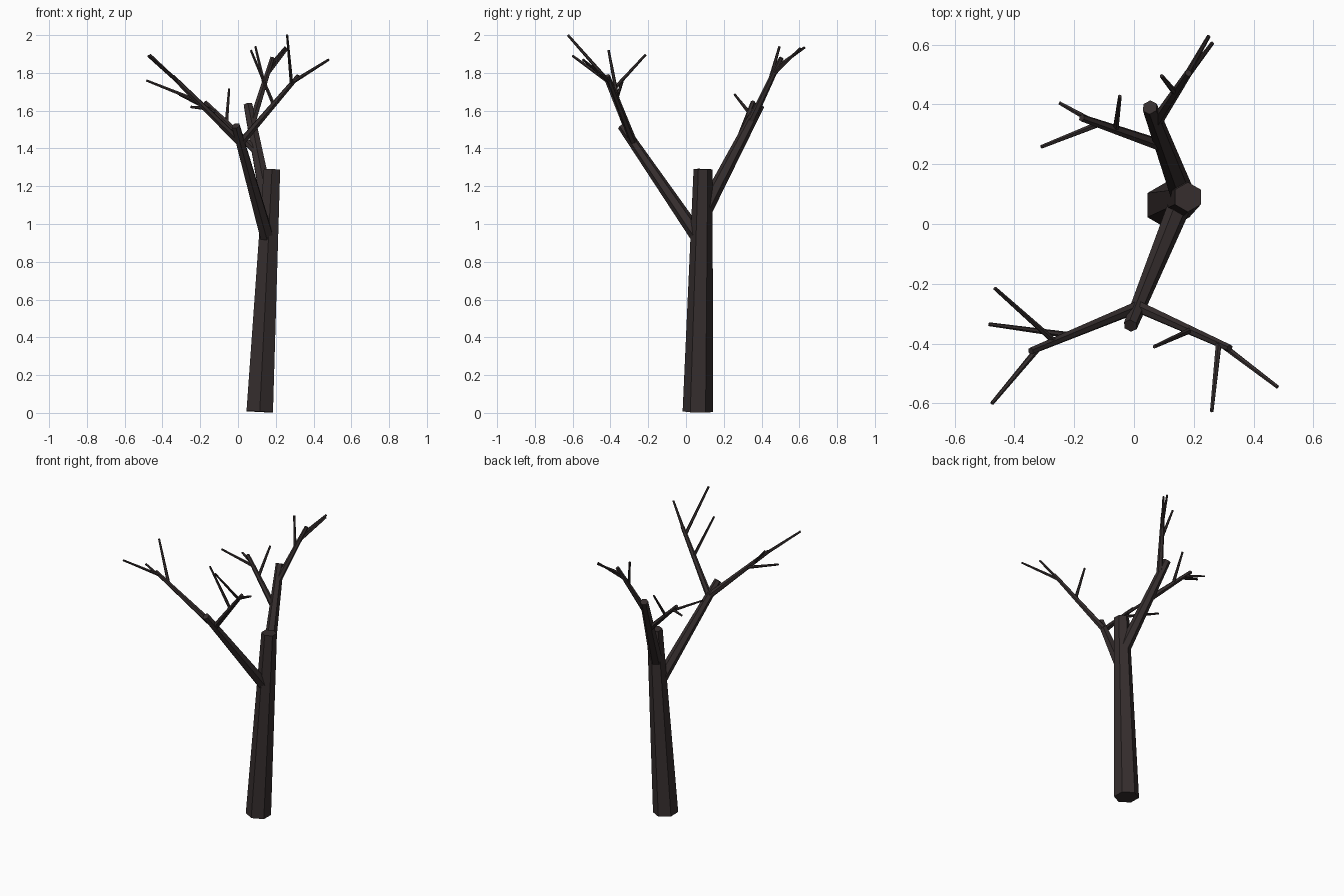
import bpy
from mathutils import Vector

if "Cube" in bpy.data.objects:
    bpy.data.objects.remove(bpy.data.objects["Cube"])

bark = bpy.data.materials.new("dark_bark")
bark.diffuse_color = (0.036, 0.027, 0.027, 1)
bark.use_nodes = True
bark.node_tree.nodes["Principled BSDF"].inputs["Base Color"].default_value = bark.diffuse_color


def limb(name, start, end, r0, r1):
    """Flat-shaded six-sided tapered limb between two points."""
    a, b = Vector(start), Vector(end)
    d = b - a
    bpy.ops.mesh.primitive_cone_add(vertices=6, radius1=r0, radius2=r1,
                                    depth=d.length, location=(a + b) / 2)
    ob = bpy.context.object
    ob.name = name
    ob.rotation_mode = 'QUATERNION'
    ob.rotation_quaternion = Vector((0, 0, 1)).rotation_difference(d)
    ob.data.materials.append(bark)
    return a, b


def fork(parent, t):
    """Point part of the way along a parent limb."""
    return parent[0].lerp(parent[1], t)


# Trunk
trunk = limb("trunk", (0.115, 0.063, 0.006), (0.18, 0.09, 1.29), 0.081, 0.05)

# Two main branches
front = limb("front_branch", fork(trunk, 0.70), (-0.012, -0.34, 1.52), 0.04, 0.024)
back = limb("back_branch", fork(trunk, 0.81), (0.053, 0.39, 1.63), 0.042, 0.026)

# Secondary branches, each with twigs given as (position along branch, tip)
boughs = [
    ("front_left_bough", front, 0.85, (-0.345, -0.425, 1.78),
     [(0.93, (-0.475, -0.60, 1.89)), (0.64, (-0.485, -0.335, 1.76)),
      (0.78, (-0.465, -0.215, 1.895))]),
    ("front_right_bough", front, 0.85, (0.32, -0.415, 1.785),
     [(0.91, (0.48, -0.545, 1.87)), (0.88, (0.26, -0.625, 2.0)),
      (0.57, (0.068, -0.41, 1.92))]),
    ("back_left_bough", back, 0.57, (-0.175, 0.355, 1.645),
     [(0.79, (-0.31, 0.258, 1.685)), (0.86, (-0.25, 0.405, 1.62)),
      (0.59, (-0.047, 0.427, 1.715))]),
    ("back_right_bough", back, 0.83, (0.182, 0.505, 1.88),
     [(0.86, (0.25, 0.628, 1.935)), (0.75, (0.262, 0.605, 1.93)),
      (0.60, (0.092, 0.495, 1.94))]),
]
for name, parent, t, tip, twigs in boughs:
    bough = limb(name, fork(parent, t), tip, 0.021, 0.0125)
    for i, (u, end) in enumerate(twigs, 1):
        limb(f"{name}_twig_{i}", fork(bough, u), end, 0.0105, 0.0065)
